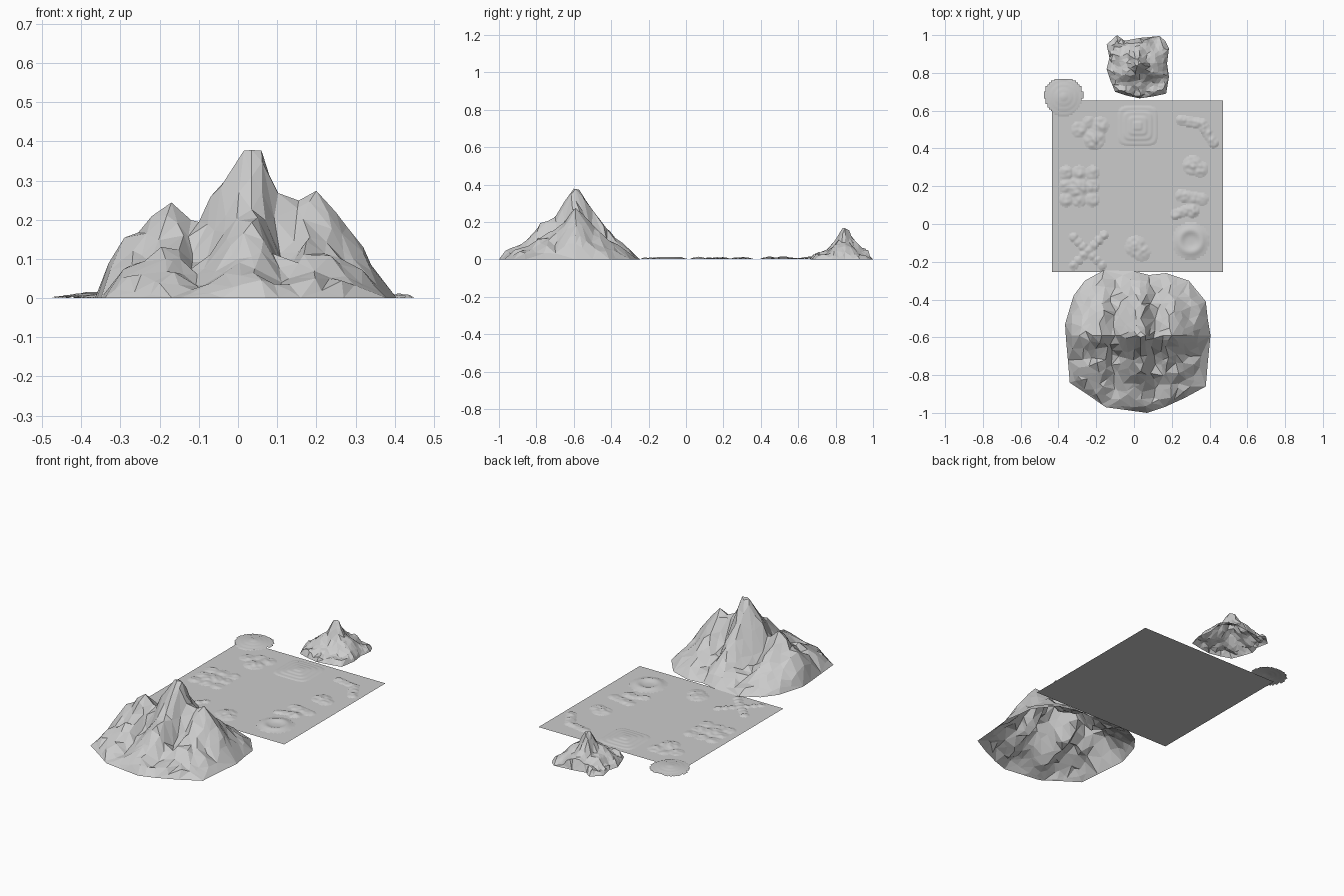
import bpy, bmesh, math, random
from mathutils import Vector, noise
from mathutils.geometry import delaunay_2d_cdt, intersect_point_line

if "Cube" in bpy.data.objects:
    bpy.data.objects.remove(bpy.data.objects["Cube"])

random.seed(4)
stone = bpy.data.materials.new("stone grey")
stone.diffuse_color = (0.6, 0.6, 0.6, 1)
stone.use_nodes = True
stone.node_tree.nodes["Principled BSDF"].inputs["Base Color"].default_value = stone.diffuse_color


def finish(name, bm, smooth=False):
    bm.normal_update()
    for f in bm.faces:
        if f.normal.z < 0:
            f.normal_flip()
        f.smooth = smooth
    me = bpy.data.meshes.new(name)
    bm.to_mesh(me)
    bm.free()
    me.materials.append(stone)
    ob = bpy.data.objects.new(name, me)
    bpy.context.collection.objects.link(ob)
    return ob


def lerp_profile(p, t):
    if t <= p[0][0]:
        return p[0][1]
    for (a, u), (b, v) in zip(p, p[1:]):
        if t <= b:
            return u + (v - u) * (t - a) / (b - a)
    return p[-1][1]


def edge_distance(p, outline):
    best = 9
    for a, b in zip(outline, outline[1:] + outline[:1]):
        q, t = intersect_point_line(p, a, b)
        q = a.lerp(b, min(1, max(0, t)))
        best = min(best, (p.to_2d() - q.to_2d()).length)
    return best


def mountain(name, outline, step, extra, height, skirt):
    """Open low-poly terrain shell: jittered points, triangulated inside an outline."""
    ol = [Vector(p) for p in outline]
    n = len(ol)
    pts = list(ol) + [Vector(p) for p in extra]
    xs, ys = [p.x for p in ol], [p.y for p in ol]
    y = min(ys)
    while y < max(ys):
        x = min(xs)
        while x < max(xs):
            q = Vector((x + random.uniform(-.4, .4) * step, y + random.uniform(-.4, .4) * step))
            if all((q - e).length > step * 0.55 for e in pts[:n + len(extra)]):
                pts.append(q)
            x += step
        y += step
    vs, _, fs, orig, _, _ = delaunay_2d_cdt(pts, [], [list(range(n))], 1, 1e-5)
    bm = bmesh.new()
    bv = []
    for v, o in zip(vs, orig):
        z = 0
        if not any(i < n for i in o):
            z = height(v.x, v.y) * min(1, edge_distance(v, ol) / skirt)
        bv.append(bm.verts.new((v.x, v.y, max(0, z))))
    for f in fs:
        bm.faces.new([bv[i] for i in f])
    bmesh.ops.delete(bm, geom=[v for v in bm.verts if not v.link_faces], context='VERTS')
    return finish(name, bm)


# Large three-peaked mountain: ridge profile along x, slope profile along y
RIDGE = [(-.37, .0), (-.35, .03), (-.33, .09), (-.29, .155), (-.22, .21), (-.17, .245), (-.12, .2),
         (-.1, .195), (-.07, .26), (.015, .378), (.06, .378), (.08, .315), (.155, .25), (.2, .275),
         (.25, .22), (.32, .13), (.34, .085), (.4, .01)]
SLOPE = [(-1, .03), (-.95, .055), (-.85, .1), (-.78, .195), (-.7, .23), (-.65, .31), (-.6, .38),
         (-.57, .375), (-.5, .27), (-.45, .2), (-.38, .12), (-.3, .055), (-.25, .02)]


def big_height(x, y):
    h = lerp_profile(RIDGE, x) * lerp_profile(SLOPE, y) / .38
    mask = min(1, abs(y + .59) / .1)
    for gx, d in ((-.1, .35), (.115, .4), (-.26, .15), (.28, .15)):
        h *= 1 - d * mask * math.exp(-((x - gx) / .035) ** 2)
    spur = min(1, abs(x - .03) / .06)
    h *= 1 - .4 * mask * spur * abs(noise.noise((x * 11, y * 11, 3)))
    return h + .012 * mask * noise.noise((x * 25, y * 25, 7))


mountain("large_mountain",
         [(-.16, -.245), (0, -.25), (.08, -.27), (.17, -.26), (.29, -.30), (.38, -.41), (.39, -.5),
          (.405, -.59), (.39, -.74), (.38, -.86), (.27, -.92), (.16, -.97), (.07, -1), (-.04, -.985),
          (-.15, -.97), (-.25, -.9), (-.34, -.84), (-.35, -.72), (-.36, -.61), (-.365, -.53),
          (-.32, -.38), (-.26, -.30)], .042,
         [(x, -.59) for x, _ in RIDGE[2:-1]] + [(.035, y) for y, _ in SLOPE[1:-1]],
         big_height, .03)

# Small steep mountain: radial profile
CONE = [(0, .168), (.015, .16), (.03, .135), (.05, .092), (.09, .06), (.14, .028), (.2, .012)]


def small_height(x, y):
    dx, dy = x - .025, y - .848
    r = math.hypot(dx, dy)
    h = lerp_profile(CONE, r)
    m = min(1, r / .06)
    h *= 1 + .18 * m * math.cos(3 * math.atan2(dy, dx) + .6)
    return h + .02 * m * noise.noise((x * 22, y * 22, 1))


mountain("small_mountain",
         [(-.09, 1), (-.05, .97), (.03, .985), (.135, .995), (.165, .97), (.185, .93), (.175, .85),
          (.185, .78), (.17, .69), (.1, .675), (.03, .665), (-.04, .68), (-.1, .70), (-.125, .76),
          (-.145, .82), (-.13, .88), (-.145, .95)], .021,
         [(.025, .848), (.04, .85), (.03, .835)], small_height, .012)

# Flat ground sheet
bm = bmesh.new()
bm.faces.new([bm.verts.new(p) for p in ((-.435, -.255, 0), (.47, -.255, 0), (.47, .655, 0), (-.435, .655, 0))])
finish("ground_sheet", bm)


def patch(name, cx, cy, half, fn, step=.006):
    """Shallow relief on a fine grid; fn gives a height, or None outside the patch."""
    bm = bmesh.new()
    n = int(half / step) + 1
    verts = {}
    for i in range(-n, n):
        for j in range(-n, n):
            if fn((i + .5) * step, (j + .5) * step) is None:
                continue
            quad = []
            for a, b in ((i, j), (i + 1, j), (i + 1, j + 1), (i, j + 1)):
                if (a, b) not in verts:
                    z = fn(a * step, b * step) or 0
                    verts[a, b] = bm.verts.new((cx + a * step, cy + b * step, .0006 + z))
                quad.append(verts[a, b])
            bm.faces.new(quad)
    return finish(name, bm, True)


def mounds(blobs, cx, cy):
    """Rough rounded mounds: (x, y, radius, height) in sheet coordinates."""
    def fn(x, y):
        h = 0
        for bx, by, r, k in blobs:
            d = math.hypot(x + cx - bx, y + cy - by) / r
            h = max(h, k * (1 - d * d))
        if h <= 0:
            return None
        return h * (.8 + .6 * noise.noise(((x + cx) * 40, (y + cy) * 40, 2)))
    return fn


def line(x0, y0, x1, y1, r, k, n=6):
    return [(x0 + (x1 - x0) * i / n, y0 + (y1 - y0) * i / n, r, k) for i in range(n + 1)]


# Rock and ridge reliefs
RELIEFS = {
    "hill_cluster": (-.23, .47, [(-.21, .45, .06, .013), (-.29, .5, .045, .009), (-.18, .52, .05, .01),
                                 (-.24, .54, .035, .007)]),
    "curved_ridge": (.33, .5, line(.25, .55, .36, .53, .03, .01) + line(.36, .53, .42, .43, .03, .01)),
    "rock_mound": (.32, .31, [(.31, .31, .055, .012), (.35, .29, .045, .011)]),
    "rubble_field": (-.29, .2, [(-.29 + .035 * i, .2 + .036 * j, .04, .009)
                                for i in (-2, 0, 2) for j in (-2, 0, 2)] + [(-.3, .19, .06, .012)]),
    "broken_ridge": (.3, .1, line(.22, .05, .3, .08, .03, .01) + line(.25, .15, .36, .13, .035, .009)
                     + [(.31, .07, .04, .012)]),
    "crossed_ridges": (-.24, -.14, line(-.32, -.07, -.17, -.22, .026, .01)
                       + line(-.32, -.22, -.16, -.06, .026, .01)),
    "round_mound": (.02, -.13, [(.01, -.12, .06, .012), (.04, -.15, .05, .01)]),
}
for nm, (cx, cy, blobs) in RELIEFS.items():
    patch(nm, cx, cy, .15, mounds(blobs, cx, cy))


# Terraced square hill
def terrace(x, y):
    d = (abs(x) ** 5 + abs(y) ** 5) ** .2 / .108
    if d >= 1:
        return None
    t = (1 - d) * 4
    s = min(1, (t % 1) * 2.5)
    return .0035 * (int(t) + s * s * (3 - 2 * s))


patch("terraced_hill", .02, .52, .11, terrace)


# Ring crater with stepped edge
def crater(x, y):
    r = math.hypot(x, y)
    return None if r > .1 else .002 + .010 * math.exp(-((r - .058) / .022) ** 2)


patch("ring_crater", .3, -.09, .1, crater, .01)


# Terraced round hill overhanging the sheet corner
def disc(x, y):
    r = math.hypot(x, y)
    if r > .101 + .004 * math.sin(3 * math.atan2(y, x)):
        return None
    t = (1 - r / .106) * 4
    s = min(1, (t % 1) * 2)
    return max(0, .0038 * (int(t) + s * s * (3 - 2 * s)))


patch("terraced_disc", -.373, .673, .105, disc, .0095)
